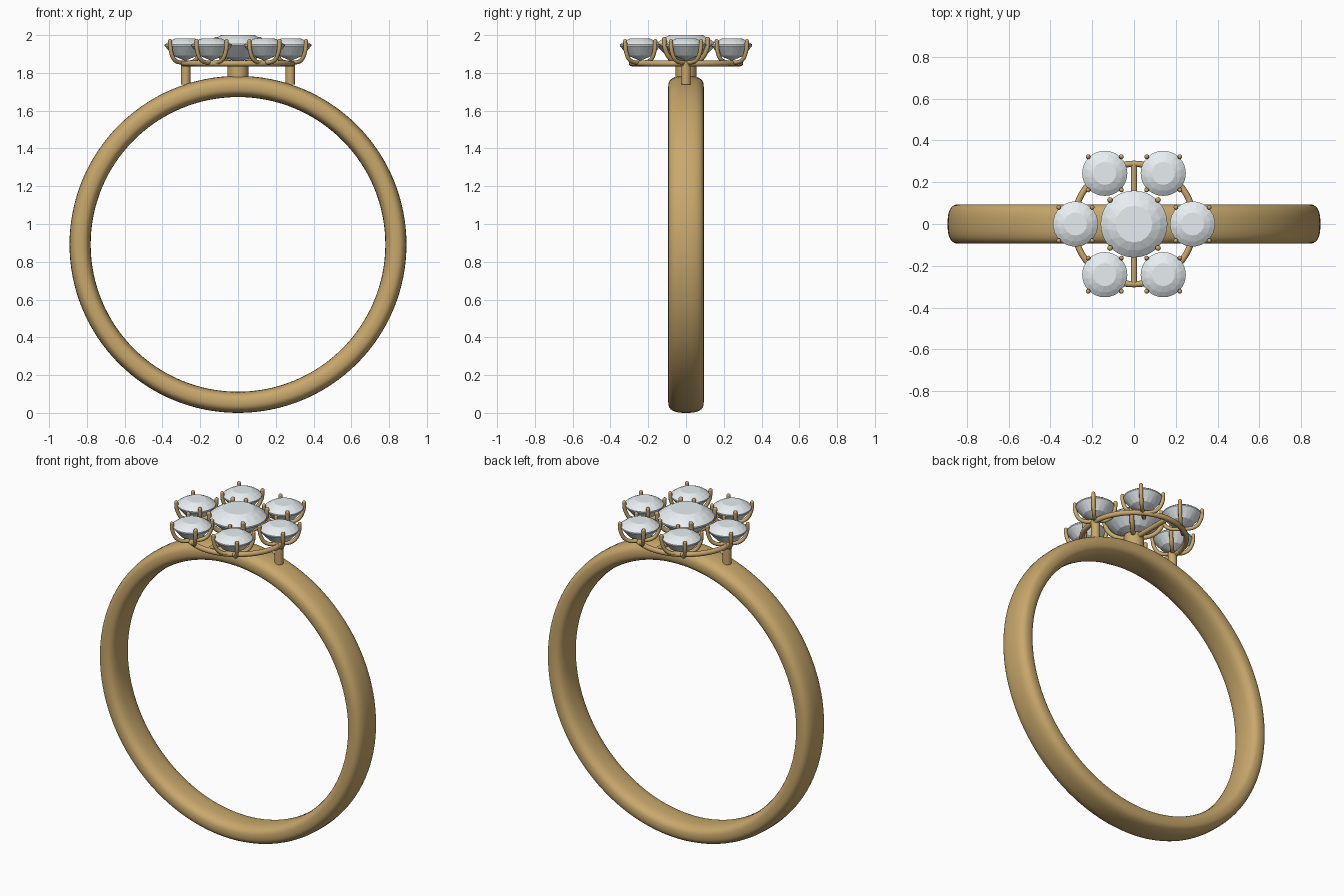
import bpy, bmesh
from math import cos, sin, pi, copysign
from mathutils import Vector

if "Cube" in bpy.data.objects:
    bpy.data.objects.remove(bpy.data.objects["Cube"])


def material(name, colour):
    m = bpy.data.materials.new(name)
    m.diffuse_color = colour
    m.use_nodes = True
    m.node_tree.nodes["Principled BSDF"].inputs["Base Color"].default_value = m.diffuse_color
    return m


GOLD = material("gold", (0.58, 0.39, 0.15, 1))
STONE = material("clear_stone", (0.80, 0.85, 0.88, 1))


def finish(bm, name, mat, smooth=True):
    bmesh.ops.recalc_face_normals(bm, faces=bm.faces)
    me = bpy.data.meshes.new(name)
    bm.to_mesh(me)
    bm.free()
    for p in me.polygons:
        p.use_smooth = smooth
    me.materials.append(mat)
    ob = bpy.data.objects.new(name, me)
    bpy.context.collection.objects.link(ob)
    if smooth:
        bpy.ops.object.select_all(action='DESELECT')
        bpy.context.view_layer.objects.active = ob
        ob.select_set(True)
        bpy.ops.object.shade_smooth_by_angle(angle=0.7)
    return ob


def sweep_ring(name, profile, segs, place):
    """Sweep a closed profile around a circle; place(u, v, angle) gives the point."""
    bm = bmesh.new()
    rows = [[bm.verts.new(place(u, v, 2 * pi * i / segs)) for u, v in profile]
            for i in range(segs)]
    n = len(profile)
    for i in range(segs):
        a, b = rows[i], rows[(i + 1) % segs]
        for j in range(n):
            bm.faces.new((a[j], a[(j + 1) % n], b[(j + 1) % n], b[j]))
    return finish(bm, name, GOLD)


def rod(name, a, b, r, segs=20):
    a, b = Vector(a), Vector(b)
    bm = bmesh.new()
    bmesh.ops.create_cone(bm, cap_ends=True, segments=segs, radius1=r, radius2=r,
                          depth=(b - a).length)
    rot = (b - a).to_track_quat('Z', 'Y').to_matrix().to_4x4()
    bmesh.ops.transform(bm, matrix=rot, verts=bm.verts)
    bmesh.ops.translate(bm, vec=(a + b) / 2, verts=bm.verts)
    return finish(bm, name, GOLD)


def stone(name, x, y, rings):
    """Brilliant cut: hull of rings given as (sides, twist, radius, z)."""
    bm = bmesh.new()
    for n, twist, r, z in rings:
        for i in range(n):
            t = 2 * pi * (i + twist) / n
            bm.verts.new((x + r * cos(t), y + r * sin(t), z))
    bmesh.ops.convex_hull(bm, input=bm.verts)
    return finish(bm, name, STONE, smooth=False)


def prongs(name, x, y, path, r):
    """Four curved claws meeting under the stone, path is (radius, z)."""
    cu = bpy.data.curves.new(name, 'CURVE')
    cu.dimensions = '3D'
    cu.bevel_depth = r
    cu.bevel_resolution = 3
    cu.use_fill_caps = True
    cu.resolution_u = 4
    for k in range(4):
        t = pi / 4 + k * pi / 2
        sp = cu.splines.new('BEZIER')
        sp.bezier_points.add(len(path) - 1)
        for p, (d, z) in zip(sp.bezier_points, path):
            p.co = (x + d * cos(t), y + d * sin(t), z)
            p.handle_left_type = p.handle_right_type = 'AUTO'
    cu.materials.append(GOLD)
    ob = bpy.data.objects.new(name, cu)
    bpy.context.collection.objects.link(ob)
    # rounded claw tips
    bm = bmesh.new()
    d, z = path[-1]
    for k in range(4):
        t = pi / 4 + k * pi / 2
        v = bmesh.ops.create_uvsphere(bm, u_segments=12, v_segments=8, radius=r)['verts']
        bmesh.ops.translate(bm, vec=(x + d * cos(t), y + d * sin(t), z), verts=v)
    finish(bm, name + "_tips", GOLD)


# band with a soft rounded-rectangle section
def power(c, e):
    return copysign(abs(c) ** e, c)


section = [(0.056 * power(cos(2 * pi * i / 32), 0.75), 0.094 * power(sin(2 * pi * i / 32), 0.75))
           for i in range(32)]
sweep_ring("band", section, 128,
           lambda u, v, t: ((0.836 + u) * cos(t), v, 0.892 + (0.836 + u) * sin(t)))

# gallery ring under the cluster
tube = [(0.015 * cos(2 * pi * i / 12), 0.015 * sin(2 * pi * i / 12)) for i in range(12)]
sweep_ring("gallery_ring", tube, 72,
           lambda u, v, t: ((0.288 + u) * cos(t), (0.288 + u) * sin(t), 1.85 + v))

# supports
rod("cross_bar", (0, -0.288, 1.85), (0, 0.288, 1.85), 0.015)
rod("centre_post", (0, 0, 1.75), (0, 0, 1.865), 0.055, 32)
for side, s in (("left", -1), ("right", 1)):
    rod(side + "_post", (0.277 * s, 0, 1.738), (0.277 * s, 0, 1.86), 0.025)

# centre stone
stone("centre_stone", 0, 0, [(16, 0, 0.088, 2.0), (16, 0.5, 0.128, 1.979), (32, 0, 0.16, 1.953),
                             (32, 0, 0.16, 1.945), (16, 0, 0.095, 1.885), (1, 0, 0, 1.858)])
prongs("centre_prongs", 0, 0, [(0, 1.85), (0.105, 1.868), (0.155, 1.925), (0.163, 1.978)], 0.013)

# six surrounding stones
for k in range(6):
    x, y = 0.28 * cos(k * pi / 3), 0.28 * sin(k * pi / 3)
    stone("side_stone_%d" % k, x, y,
          [(16, 0, 0.055, 1.981), (16, 0.5, 0.085, 1.967), (32, 0, 0.108, 1.950),
           (32, 0, 0.108, 1.943), (16, 0, 0.066, 1.892), (1, 0, 0, 1.864)])
    prongs("side_prongs_%d" % k, x, y,
           [(0, 1.854), (0.075, 1.866), (0.107, 1.915), (0.113, 1.968)], 0.011)
